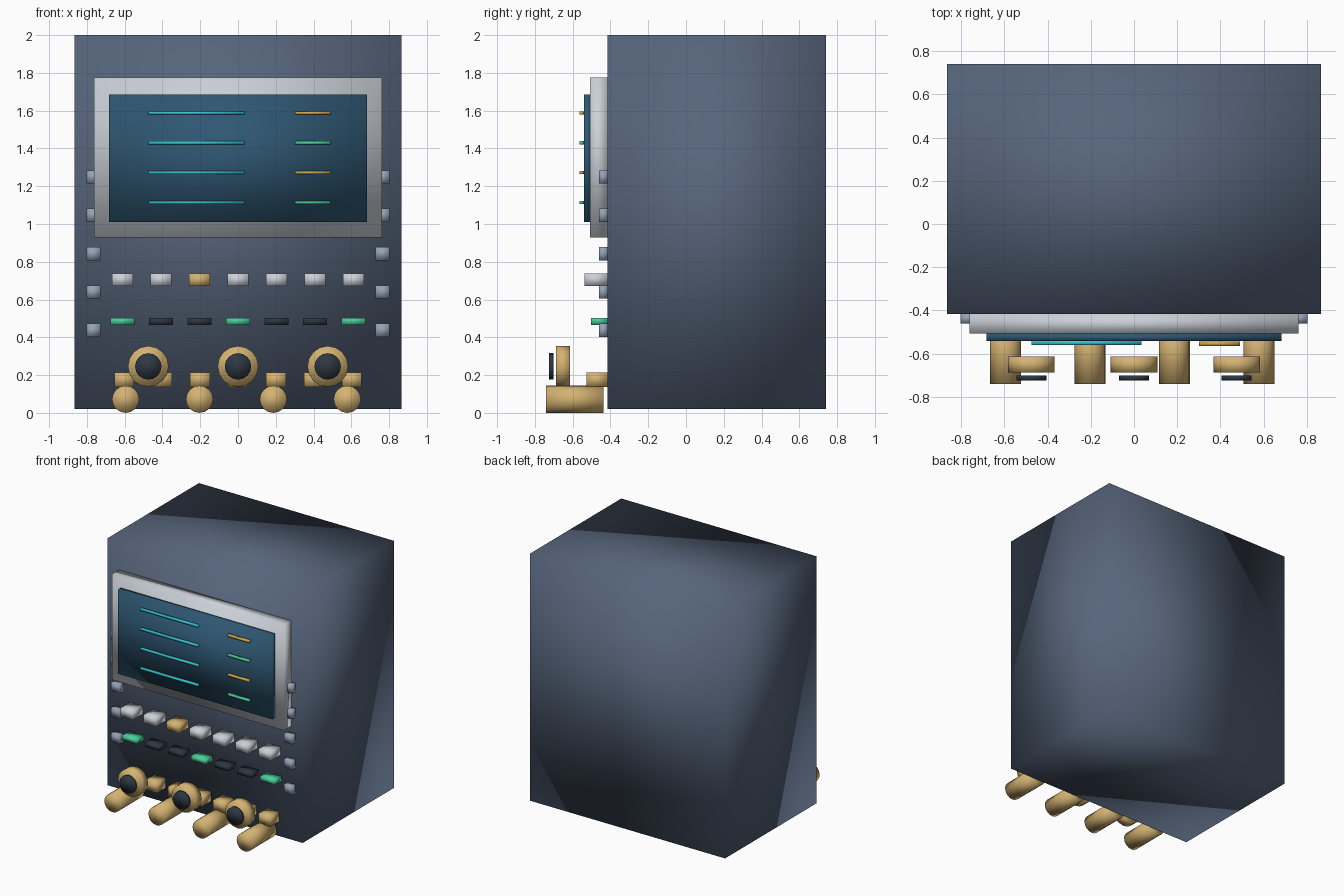
import bpy
from math import pi

cube = bpy.data.objects.get("Cube")
if cube:
    bpy.data.objects.remove(cube, do_unlink=True)


def material(name, r, g, b):
    m = bpy.data.materials.new(name)
    m.use_nodes = True
    m.diffuse_color = (r, g, b, 1)
    m.node_tree.nodes["Principled BSDF"].inputs["Base Color"].default_value = (r, g, b, 1)
    return m


slate = material("slate_blue", .095, .13, .20)
silver = material("silver", .60, .64, .69)
glass = material("deep_blue_glass", .028, .095, .17)
cyan = material("cyan", .038, .55, .64)
amber = material("amber", .68, .38, .08)
green = material("green", .07, .62, .33)
brass = material("brass", .66, .45, .17)
charcoal = material("charcoal", .027, .038, .055)
steel = material("steel_grey", .30, .36, .46)


def finish(name, mat):
    ob = bpy.context.object
    ob.name = name
    ob.data.materials.append(mat)
    # Soft normals run across every edge
    bpy.ops.object.shade_smooth()


def box(name, mat, x, z, width, height, front, back):
    bpy.ops.mesh.primitive_cube_add(size=1, location=(x, (front + back) / 2, z))
    bpy.context.object.scale = (width, back - front, height)
    bpy.ops.object.transform_apply(location=False, rotation=False, scale=True)
    finish(name, mat)


def barrel(name, mat, x, z, radius, front, back):
    bpy.ops.mesh.primitive_cylinder_add(
        vertices=16, radius=radius, depth=back - front,
        location=(x, (front + back) / 2, z), rotation=(pi / 2, 0, 0))
    finish(name, mat)


FACE = -0.416  # front plane of the cabinet

# Cabinet and display
box("cabinet", slate, 0, 1.01, 1.73, 1.98, FACE, 0.74)
box("screen_bezel", silver, 0, 1.352, 1.524, 0.846, -0.508, FACE)
box("screen", glass, 0, 1.348, 1.366, 0.676, -0.541, -0.508)

# Readout lines on the screen
for i in range(4):
    z = 1.588 - i * 0.158
    box("trace_line", cyan, -0.22, z, 0.51, 0.017, -0.56, -0.541)
    box("value_line", green if i % 2 else amber, 0.396, z, 0.19, 0.017, -0.564, -0.543)

# Studs down both sides of the front
for side in (-1, 1):
    for i in range(5):
        box("side_stud", steel, side * 0.766, 0.437 + i * 0.203, 0.074, 0.07, -0.46, FACE)

# Two rows of buttons and the row of sockets below
for i in range(7):
    x = (i - 3) * 0.204
    box("push_button", brass if i == 2 else silver, x, 0.705, 0.11, 0.066, -0.537, FACE)
    box("indicator", charcoal if i % 3 else green, x, 0.485, 0.127, 0.037, -0.502, FACE)
    box("socket_block", brass, x * 0.985, 0.176, 0.104, 0.078, -0.528, FACE)

# Control knobs with dark caps
for i in (-1, 0, 1):
    barrel("knob", brass, i * 0.475, 0.246, 0.108, -0.688, -0.614)
    barrel("knob_cap", charcoal, i * 0.475, 0.246, 0.07, -0.724, -0.702)

# Connector ports along the bottom
for i in range(4):
    barrel("connector_port", brass, -0.595 + i * 0.391, 0.072, 0.072, -0.74, -0.438)
